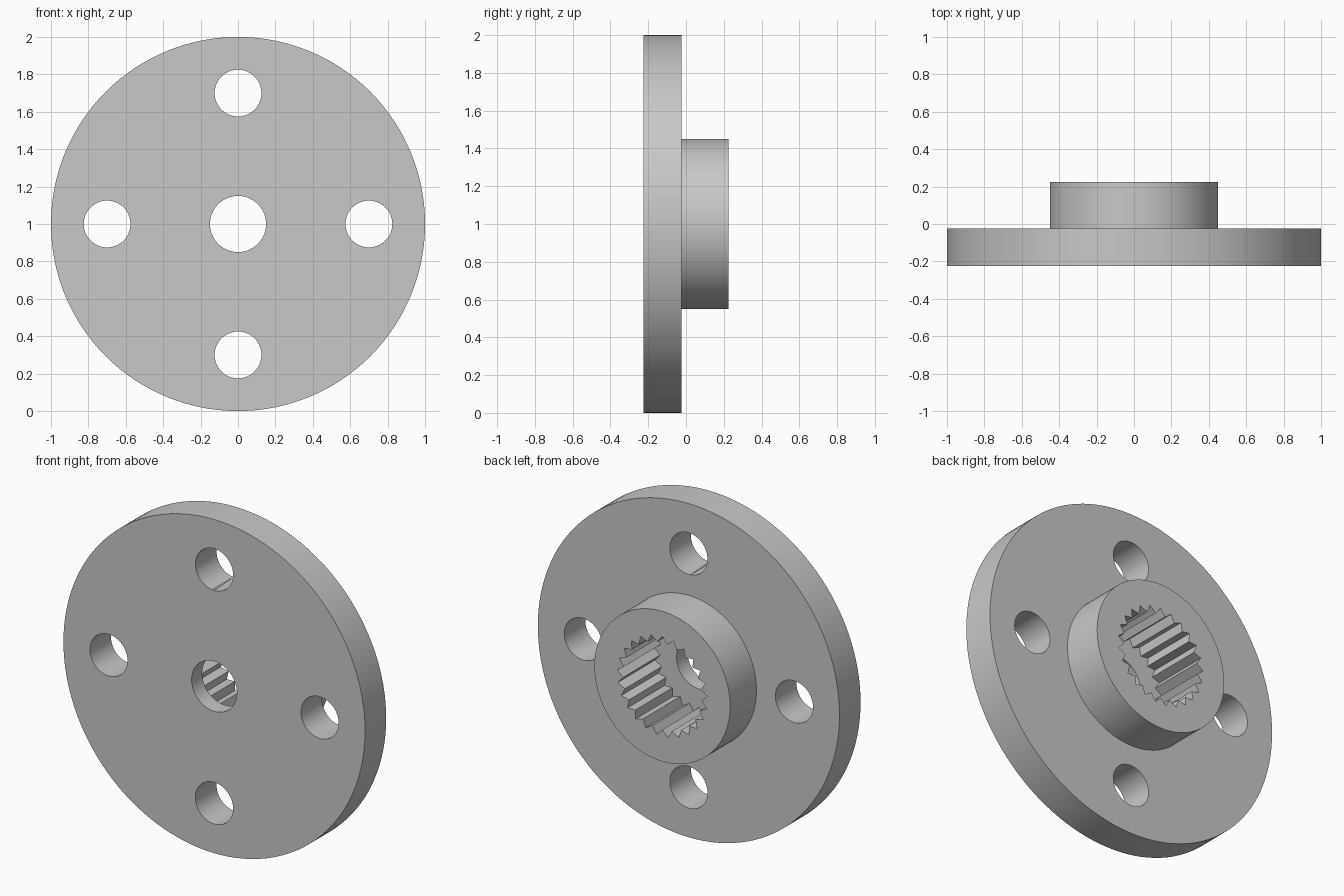
import bpy, bmesh
from math import sin, cos, pi, radians

cube = bpy.data.objects.get("Cube")
if cube:
    bpy.data.objects.remove(cube, do_unlink=True)

CENTRE_Z = 1.0
FRONT, SHOULDER, BACK = -0.225, -0.025, 0.225
SOCKET_FLOOR = -0.125

grey = bpy.data.materials.new("plain_grey")
grey.use_nodes = True
colour = (0.58, 0.58, 0.58, 1)
grey.diffuse_color = colour
grey.node_tree.nodes["Principled BSDF"].inputs["Base Color"].default_value = colour


def ring(bm, radii, y, x=0, z=CENTRE_Z):
    """Loop of vertices around the y axis, one per radius."""
    n = len(radii)
    return [bm.verts.new((x + r * sin(2 * pi * i / n), y, z + r * cos(2 * pi * i / n)))
            for i, r in enumerate(radii)]


def bridge(bm, a, b):
    n = len(a)
    for i in range(n):
        j = (i + 1) % n
        bm.faces.new((a[i], a[j], b[j], b[i]))


def finish(bm, name):
    bmesh.ops.recalc_face_normals(bm, faces=bm.faces[:])
    mesh = bpy.data.meshes.new(name)
    bm.to_mesh(mesh)
    bm.free()
    mesh.materials.append(grey)
    obj = bpy.data.objects.new(name, mesh)
    bpy.context.collection.objects.link(obj)
    return obj


def prism(name, radii, y0, y1, x=0, z=CENTRE_Z):
    bm = bmesh.new()
    a, b = ring(bm, radii, y0, x, z), ring(bm, radii, y1, x, z)
    bridge(bm, a, b)
    bm.faces.new(a)
    bm.faces.new(b)
    return finish(bm, name)


# Flange disc with raised hub and centre bore, turned from one closed profile
profile = [(0.15, FRONT), (1.0, FRONT), (1.0, SHOULDER),
           (0.45, SHOULDER), (0.45, BACK), (0.15, BACK)]
bm = bmesh.new()
rings = [ring(bm, [r] * 128, y) for r, y in profile]
for i, loop in enumerate(rings):
    bridge(bm, loop, rings[(i + 1) % len(rings)])
flange = finish(bm, "flange_with_hub")

# Toothed socket and four bolt holes
cutters = [prism("socket_cutter", [0.30, 0.26] * 25, SOCKET_FLOOR, BACK + 0.1)]
for k in range(4):
    a = k * pi / 2
    cutters.append(prism("bolt_hole_cutter", [0.125] * 64, FRONT - 0.1, SHOULDER + 0.1,
                         0.7 * sin(a), CENTRE_Z + 0.7 * cos(a)))
for cutter in cutters:
    cutter.hide_render = True
    mod = flange.modifiers.new(cutter.name, "BOOLEAN")
    mod.operation = "DIFFERENCE"
    mod.solver = "EXACT"
    mod.object = cutter

# Apply the cuts and drop the cutters
bpy.context.view_layer.update()
depsgraph = bpy.context.evaluated_depsgraph_get()
cut_mesh = bpy.data.meshes.new_from_object(flange.evaluated_get(depsgraph))
flange.modifiers.clear()
flange.data = cut_mesh
for cutter in cutters:
    bpy.data.objects.remove(cutter, do_unlink=True)

# Smooth curved walls, crisp edges
bpy.ops.object.select_all(action="DESELECT")
flange.select_set(True)
bpy.context.view_layer.objects.active = flange
bpy.ops.object.shade_smooth_by_angle(angle=radians(25))
